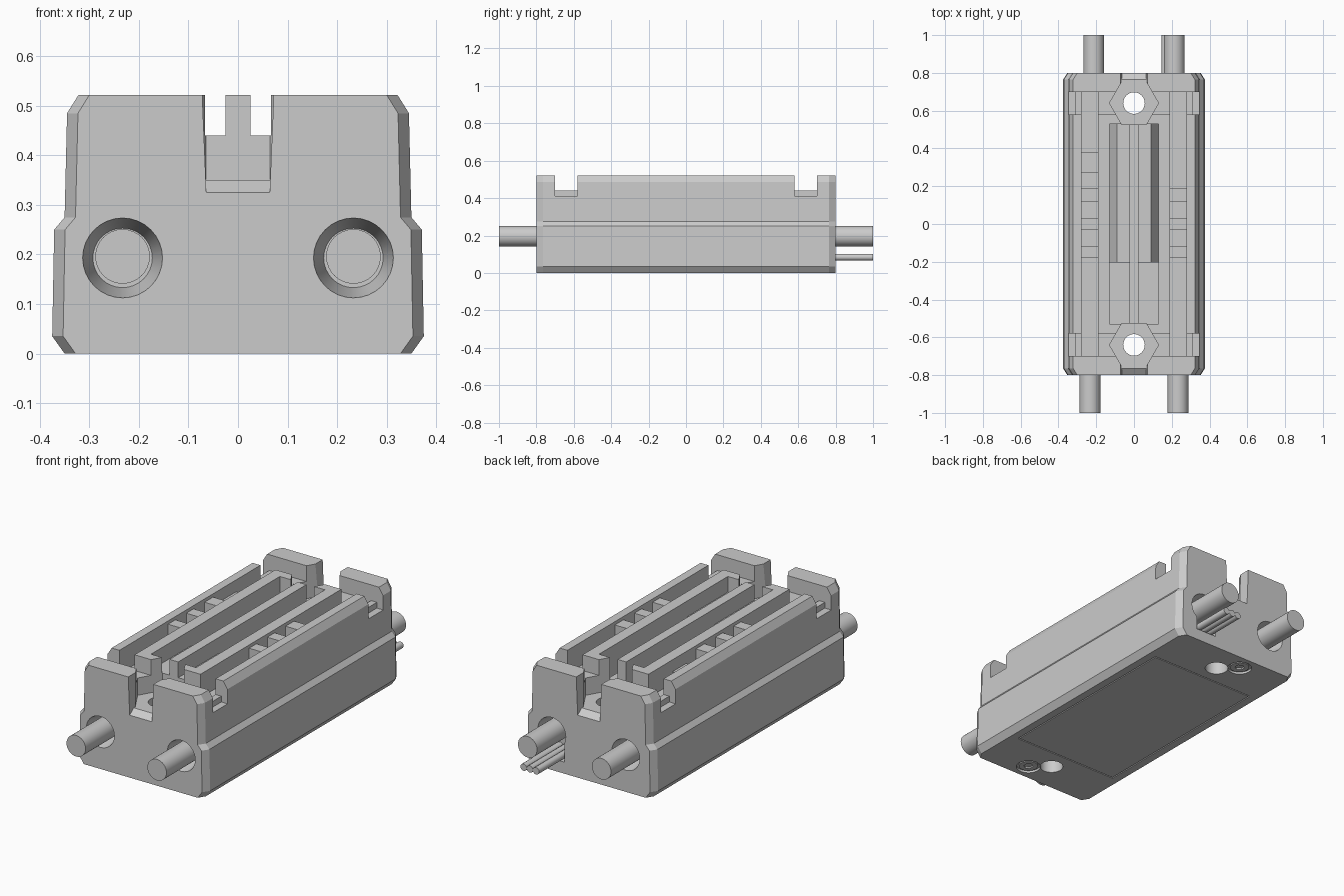
import bpy, bmesh, math
from mathutils import Matrix, Vector

if "Cube" in bpy.data.objects:
    bpy.data.objects.remove(bpy.data.objects["Cube"])


def make(name, bm):
    bmesh.ops.recalc_face_normals(bm, faces=bm.faces)
    me = bpy.data.meshes.new(name)
    bm.to_mesh(me)
    bm.free()
    ob = bpy.data.objects.new(name, me)
    bpy.context.collection.objects.link(ob)
    return ob


def loft(name, rings):
    """Closed solid through rings of equal point count."""
    bm = bmesh.new()
    rs = [[bm.verts.new(p) for p in r] for r in rings]
    n = len(rs[0])
    for a, b in zip(rs, rs[1:]):
        for i in range(n):
            bm.faces.new((a[i], a[(i + 1) % n], b[(i + 1) % n], b[i]))
    bm.faces.new(rs[0])
    bm.faces.new(rs[-1])
    return make(name, bm)


def box(name, x0, x1, y0, y1, z0, z1):
    ring = lambda z: [(x0, y0, z), (x1, y0, z), (x1, y1, z), (x0, y1, z)]
    return loft(name, [ring(z0), ring(z1)])


def tube(name, a, b, r1, r2=None, n=32):
    """Cylinder, cone or prism from point a to point b."""
    a, b = Vector(a), Vector(b)
    d = b - a
    bm = bmesh.new()
    m = Matrix.Translation((a + b) / 2) @ d.to_track_quat('Z', 'Y').to_matrix().to_4x4()
    bmesh.ops.create_cone(bm, cap_ends=True, segments=n, radius1=r1,
                          radius2=r1 if r2 is None else r2, depth=d.length, matrix=m)
    return make(name, bm)


def smooth(ob):
    bpy.ops.object.select_all(action='DESELECT')
    bpy.context.view_layer.objects.active = ob
    ob.select_set(True)
    bpy.ops.object.shade_smooth_by_angle(angle=math.radians(25))


def cut(ob, cutter):
    bpy.context.view_layer.objects.active = ob
    cutter.hide_render = True
    mod = ob.modifiers.new("cut", 'BOOLEAN')
    mod.operation = 'DIFFERENCE'
    mod.solver = 'EXACT'
    mod.object = cutter
    bpy.ops.object.modifier_apply(modifier=mod.name)
    bpy.data.objects.remove(cutter, do_unlink=True)


# Housing: stepped profile with chamfered vertical corners
half = [(0.35, 0), (0.375, 0.035), (0.371, 0.25), (0.35, 0.275), (0.345, 0.485), (0.322, 0.522)]


def ring(y, inset):
    pts = [(x - inset, y, z) for x, z in half]
    return pts + [(-x, y, z) for x, y, z in reversed(pts)]


body = loft("housing", [ring(-0.8, 0.022), ring(-0.765, 0), ring(0.765, 0), ring(0.8, 0.022)])
TOP = 0.7

for s in (-1, 1):
    def span(a, b):
        return sorted((s * a, s * b))

    # Cross channels, lower at the outer edges
    y0, y1 = span(0.58, 0.70)
    cut(body, box("c", -0.5, 0.5, y0, y1, 0.44, TOP))
    for x0, x1 in ((-0.5, -0.31), (0.31, 0.5)):
        cut(body, box("c", x0, x1, y0, y1, 0.41, TOP))

    # Hexagonal nut pocket with an open slot through the end wall
    hexa = [(0.13 * math.cos(k * math.pi / 3), s * 0.64 + 0.13 * math.sin(k * math.pi / 3))
            for k in range(6)]
    cut(body, loft("c", [[(x, y, z) for x, y in hexa] for z in (0.35, TOP)]))
    prof = [(0.70, 0.35), (0.765, 0.35), (0.80, 0.325), (0.9, 0.325), (0.9, TOP), (0.70, TOP)]
    cut(body, loft("c", [[(x * (1 + 0.13 * (z - 0.325) / 0.2), s * y, z) for y, z in prof]
                         for x in (-0.064, 0.064)]))

    # Central channels beside the middle rib, with a sloping deep part
    x0, x1 = span(0.025, 0.13)
    cut(body, box("c", x0, x1, -0.53, 0.53, 0.44, TOP))
    deep = [(0.025, 0.40), (0.09, 0.40), (0.13, 0.33), (0.13, 0.5), (0.025, 0.5)]
    cut(body, loft("c", [[(s * x, y, z) for x, z in deep] for y in (-0.2, 0.53)]))

    # Side slots and small square pockets between the rails
    x0, x1 = span(0.19, 0.277)
    for a, b in ((-0.70, -0.18), (-0.12, -0.03), (0.03, 0.12), (0.19, 0.70)):
        cut(body, box("c", x0, x1, a, b, 0.40, TOP))
    cut(body, box("c", x0, x1, -0.19, 0.195, 0.505, TOP))

    # Countersunk rod openings
    for e, x in ((-1, 0.233), (1, 0.213)):
        cut(body, tube("c", (s * x, e * 0.70, 0.193), (s * x, e * 0.802, 0.193), 0.06, 0.081))

# Wire outlet below one rear rod
cut(body, box("c", 0.14, 0.262, 0.70, 0.85, 0.06, 0.19))

# Bolt holes and screw recesses in the underside
for s in (-1, 1):
    cut(body, tube("c", (0, s * 0.64, -0.1), (0, s * 0.64, 0.6), 0.057))
    cut(body, tube("c", (-s * 0.087, s * 0.715, -0.1), (-s * 0.087, s * 0.715, 0.012), 0.06))

# Thin groove around the bottom cover
for s in (-1, 1):
    cut(body, box("c", s * 0.305 - 0.003, s * 0.305 + 0.003, -0.53, 0.53, -0.1, 0.006))
    cut(body, box("c", -0.305, 0.305, s * 0.53 - 0.003, s * 0.53 + 0.003, -0.1, 0.006))
smooth(body)

# Rods protruding from both ends
for s, side in ((-1, "left"), (1, "right")):
    for e, x, end in ((-1, 0.233, "front"), (1, 0.213, "rear")):
        smooth(tube(f"{end}_{side}_rod", (s * x, e * 0.69, 0.196), (s * x, e, 0.196), 0.055))

# Three thin wires under the rear rod
for i in range(3):
    x = 0.164 + 0.036 * i
    smooth(tube(f"wire_{i + 1}", (x, 0.69, 0.084), (x, 1, 0.084), 0.018, n=16))

# Screws with hexagonal sockets
for s, end in ((-1, "front"), (1, "rear")):
    x, y = -s * 0.087, s * 0.715
    screw = tube(f"{end}_screw", (x, y, 0.004), (x, y, 0.02), 0.047)
    cut(screw, tube("c", (x, y, -0.05), (x, y, 0.014), 0.024, n=6))
    smooth(screw)

# Small insert in the left slot
box("slot_insert", -0.277, -0.19, 0.27, 0.38, 0.395, 0.46)
